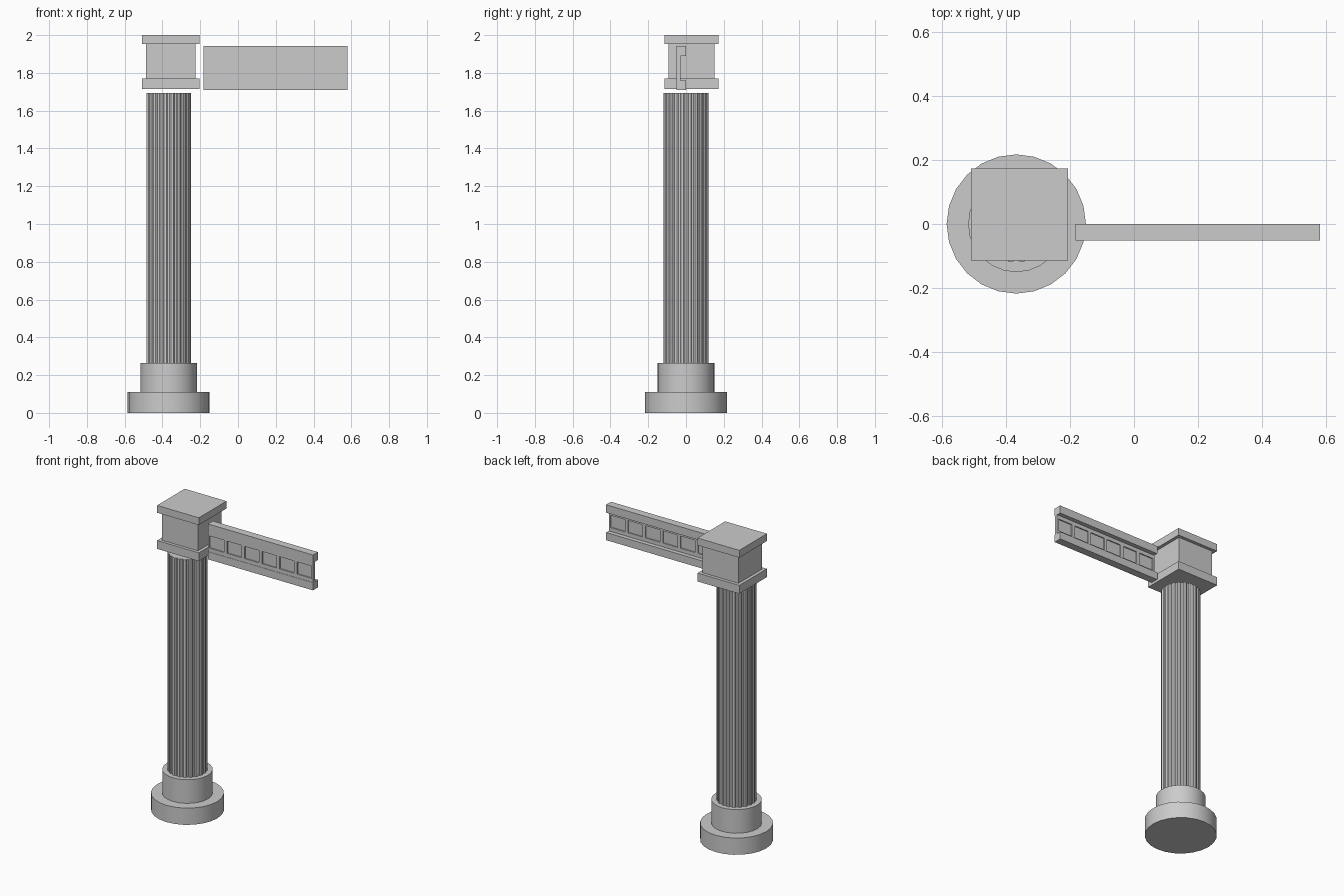
import bpy, bmesh, math

if "Cube" in bpy.data.objects:
    bpy.data.objects.remove(bpy.data.objects["Cube"])

CX = -0.367  # column axis


def finish(name, bm, smooth=False):
    bmesh.ops.recalc_face_normals(bm, faces=bm.faces)
    me = bpy.data.meshes.new(name)
    bm.to_mesh(me)
    bm.free()
    ob = bpy.data.objects.new(name, me)
    bpy.context.collection.objects.link(ob)
    if smooth:
        bpy.ops.object.select_all(action='DESELECT')
        ob.select_set(True)
        bpy.context.view_layer.objects.active = ob
        bpy.ops.object.shade_smooth_by_angle(angle=math.radians(25))
    return ob


def prism(name, outline, axis, a, b, smooth=False):
    """Extrude a 2D outline: axis 'z' takes (x, y), axis 'x' takes (y, z)."""
    bm = bmesh.new()
    place = (lambda p, t: (p[0], p[1], t)) if axis == 'z' else (lambda p, t: (t, p[0], p[1]))
    lo = [bm.verts.new(place(p, a)) for p in outline]
    hi = [bm.verts.new(place(p, b)) for p in outline]
    bm.faces.new(lo)
    bm.faces.new(hi)
    n = len(outline)
    for i in range(n):
        j = (i + 1) % n
        bm.faces.new((lo[i], lo[j], hi[j], hi[i]))
    return finish(name, bm, smooth)


def box(name, x0, x1, y0, y1, z0, z1):
    return prism(name, [(x0, y0), (x1, y0), (x1, y1), (x0, y1)], 'z', z0, z1)


def circle(r, n):
    return [(CX + r * math.cos(2 * math.pi * i / n), r * math.sin(2 * math.pi * i / n))
            for i in range(n)]


# round base tiers
prism("base_disc", circle(0.217, 24), 'z', 0.0, 0.11, True)
prism("base_drum", circle(0.15, 24), 'z', 0.11, 0.265, True)

# fluted shaft: narrow ridges between shallow rounded grooves
flutes, pts = 20, []
for i in range(flutes):
    for t, r in ((-0.5, 0.119), (-0.32, 0.119), (-0.15, 0.1135), (0.15, 0.1135), (0.32, 0.119)):
        a = 2 * math.pi * (i + t) / flutes
        pts.append((CX + r * math.cos(a), r * math.sin(a)))
prism("column_shaft", pts, 'z', 0.265, 1.693, True)

# square capital, set slightly towards the back
box("capital_lower_slab", -0.508, -0.205, -0.113, 0.173, 1.715, 1.77)
box("capital_block", -0.487, -0.226, -0.093, 0.152, 1.77, 1.952)
box("capital_upper_slab", -0.508, -0.205, -0.113, 0.173, 1.952, 2.0)

# beam flanges
X0, X1 = -0.183, 0.58
for name, z0, z1 in (("beam_top_flange", 1.89, 1.942), ("beam_bottom_flange", 1.71, 1.76)):
    box(name, X0, X1, -0.051, 0.0, z0, z1)

# beam web: row of panels recessed on both faces
bm = bmesh.new()
count, half_gap = 6, 0.011
pitch = (X1 - X0) / count
xs = [X0]
for i in range(count):
    xs += [X0 + i * pitch + half_gap, X0 + (i + 1) * pitch - half_gap]
xs.append(X1)
zs = [1.76, 1.785, 1.865, 1.89]
for y, inward in ((-0.049, 0.007), (-0.028, -0.007)):
    grid = [[bm.verts.new((x, y, z)) for z in zs] for x in xs]
    for i in range(len(xs) - 1):
        for k in range(3):
            ring = [grid[i][k], grid[i + 1][k], grid[i + 1][k + 1], grid[i][k + 1]]
            if k == 1 and i % 2 == 1:
                inner = [bm.verts.new((v.co.x, y + inward, v.co.z)) for v in ring]
                for m in range(4):
                    n = (m + 1) % 4
                    bm.faces.new((ring[m], ring[n], inner[n], inner[m]))
                ring = inner
            bm.faces.new(ring)
bmesh.ops.holes_fill(bm, edges=[])
rim = [e for e in bm.edges if e.is_boundary]
bmesh.ops.bridge_loops(bm, edges=rim)
finish("beam_web", bm)
